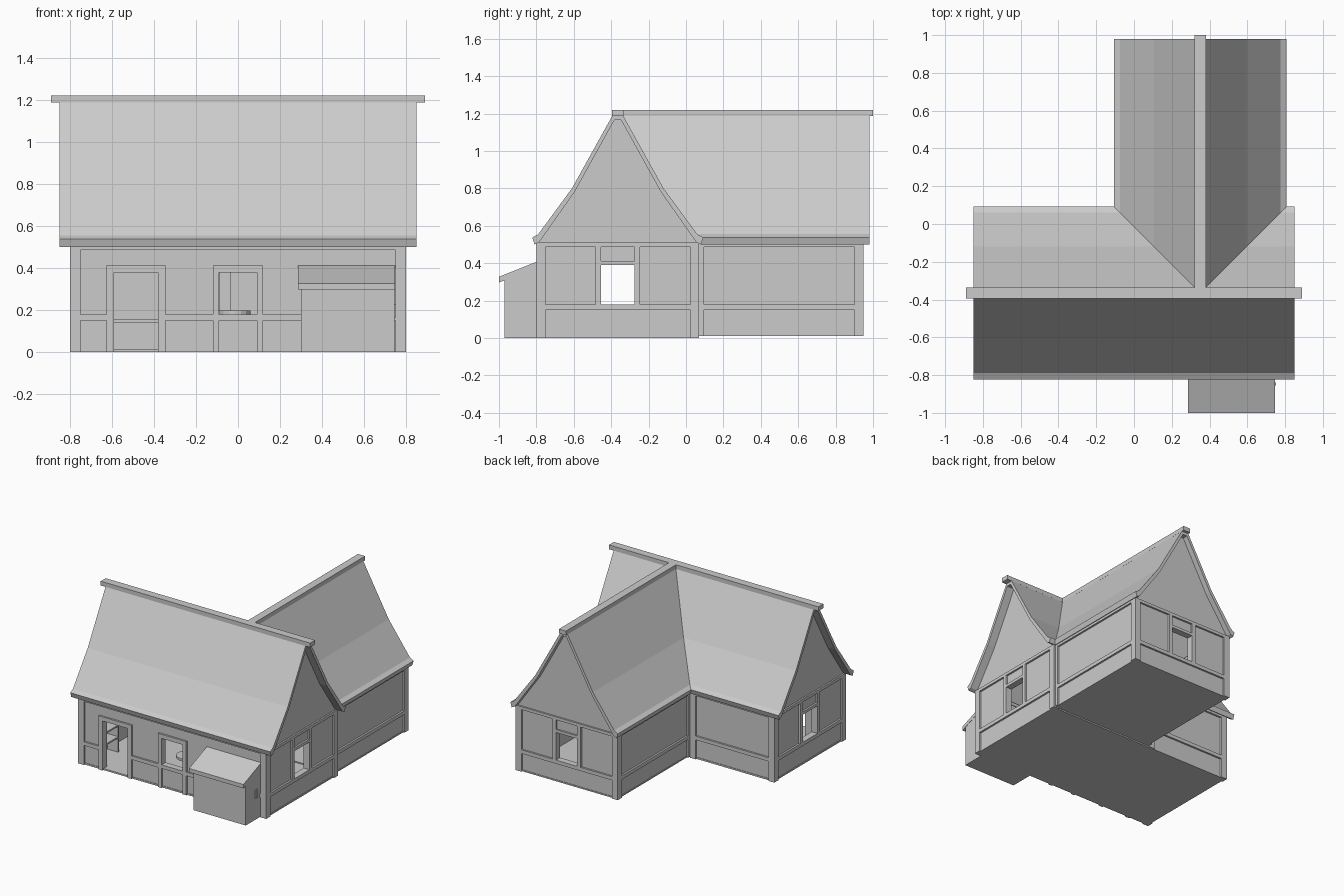
import bpy, bmesh, math
from mathutils import Vector

if "Cube" in bpy.data.objects:
    bpy.data.objects.remove(bpy.data.objects["Cube"])

def finish(bm, name):
    bmesh.ops.recalc_face_normals(bm, faces=bm.faces)
    me = bpy.data.meshes.new(name)
    bm.to_mesh(me)
    bm.free()
    ob = bpy.data.objects.new(name, me)
    bpy.context.collection.objects.link(ob)
    return ob

def loft(bm, ring_a, ring_b):
    """Closed solid between two matching outlines."""
    a = [bm.verts.new(p) for p in ring_a]
    b = [bm.verts.new(p) for p in ring_b]
    n = len(a)
    bm.faces.new(a)
    bm.faces.new(b)
    for i in range(n):
        j = (i + 1) % n
        bm.faces.new((a[i], a[j], b[j], b[i]))

def box(name, *extents):
    bm = bmesh.new()
    for x0, x1, y0, y1, z0, z1 in extents:
        ring = [(x0, y0), (x1, y0), (x1, y1), (x0, y1)]
        loft(bm, [(x, y, z0) for x, y in ring], [(x, y, z1) for x, y in ring])
    return finish(bm, name)

def wall_solids(name, p0, p1, outlines, d0, d1):
    """Outlines in (along, z), d = depth inward from the wall's outer plane."""
    p0, p1 = Vector(p0), Vector(p1)
    d = (p1 - p0).normalized()
    inward = Vector((-d.y, d.x))
    bm = bmesh.new()
    for pts in outlines:
        rings = []
        for dep in (d0, d1):
            rings.append([(*(p0 + d * u + inward * dep), z) for u, z in pts])
        loft(bm, *rings)
    return finish(bm, name)

def rect(u0, u1, z0, z1):
    return [(u0, z0), (u1, z0), (u1, z1), (u0, z1)]

TOP = 0.51

def wall(name, p0, p1, holes, timbers, rails, base=0.0):
    """Infill panels around openings plus raised timber frame."""
    length = (Vector(p1) - Vector(p0)).length
    panels, u = [], 0.01
    for h0, h1, z0, z1 in holes:
        panels += [rect(u, h0, base, TOP), rect(h0, h1, z1, TOP)]
        if z0 > base + 0.02:
            panels.append(rect(h0, h1, base, z0))
        u = h1
    panels.append(rect(u, length - 0.01, base, TOP))
    wall_solids(name + "_infill", p0, p1, panels, 0.014, 0.045)
    frame = [(0, 0.045, base, TOP), (length - 0.045, length, base, TOP),
             (0.045, length - 0.045, 0.487, TOP)]
    frame += [(a, b, 0.15, 0.178) for a, b in rails] + timbers
    wall_solids(name + "_timber", p0, p1, [rect(*f) for f in frame], 0, 0.05)

# Plan: main wing along x, back wing along y
MY, WX, H = -0.365, 0.35, 0.435
FY, BY, END = MY - H, MY + H, 0.95
L, R = WX - H, WX + H
mid = H
win = [(mid - 0.09, mid + 0.09, 0.178, 0.39)]
win_t = [(mid - 0.12, mid - 0.09, 0.178, 0.487), (mid + 0.09, mid + 0.12, 0.178, 0.487),
         (mid - 0.09, mid + 0.09, 0.39, 0.412)]

# Front wall with door and window
wall("front_wall", (-0.8, FY), (0.8, FY),
     [(0.21, 0.42, 0, 0.38), (0.71, 0.89, 0.178, 0.38)],
     [(0.175, 0.21, 0, 0.412), (0.42, 0.455, 0, 0.412), (0.21, 0.42, 0.38, 0.412),
      (0.68, 0.71, 0, 0.412), (0.89, 0.92, 0, 0.412), (0.71, 0.89, 0.38, 0.412)],
     [(0.045, 0.175), (0.455, 0.68), (0.71, 0.89), (0.92, 1.555)])

# Gable end walls share one design
gable = [(0.43, 0.495), (0.425, 0.52), (0.237, 0.787), (0.022, 1.175)]
outline = [(mid + u, z) for u, z in gable] + [(mid - u, z) for u, z in reversed(gable)]
for name, p0, p1, base in (("right_wall", (0.8, FY), (0.8, BY), 0),
                           ("left_wall", (-0.8, BY), (-0.8, FY), 0),
                           ("back_wing_end", (R, END), (L, END), 0.01)):
    wall(name, p0, p1, win, win_t, [(0.045, 2 * H - 0.045)], base)
    wall_solids(name + "_gable", p0, p1, [outline], 0.012, 0.04)

# Plain walls
for name, p0, p1, base in (("back_wall", (L, BY), (-0.8, BY), 0),
                           ("wing_right_wall", (R, BY - 0.02), (R, END), 0.01),
                           ("wing_left_wall", (L, END), (L, BY - 0.02), 0.01)):
    length = (Vector(p1) - Vector(p0)).length
    wall(name, p0, p1, [], [], [(0.045, length - 0.045)], base)

box("main_floor", (-0.79, 0.79, FY + 0.01, BY - 0.01, 0, 0.012))
box("wing_floor", (L + 0.01, R - 0.01, BY - 0.01, END - 0.01, 0.01, 0.02))

# Roof slopes: one flared profile, mitred at the valleys
slope = [(0, 1.205), (0.028, 1.19), (0.245, 0.8), (0.425, 0.555), (0.457, 0.537),
         (0.445, 0.5), (0.42, 0.512), (0.23, 0.782), (0.018, 1.165), (0, 1.165)]

def roof(name, place, start, end):
    bm = bmesh.new()
    loft(bm, [place(u, z, start(u)) for u, z in slope],
         [place(u, z, end(u)) for u, z in slope])
    finish(bm, name)

back = lambda u, z, t: (t, MY + u, z)
roof("roof_front", lambda u, z, t: (t, MY - u, z), lambda u: -0.85, lambda u: 0.85)
roof("roof_back_left", back, lambda u: -0.85, lambda u: WX - u)
roof("roof_back_right", back, lambda u: WX + u, lambda u: 0.85)
for side, s in (("left", -1), ("right", 1)):
    roof("wing_roof_" + side, lambda u, z, t: (WX + s * u, t, z),
         lambda u: MY + u, lambda u: 0.98)

# Ridge caps
box("main_ridge", (-0.89, 0.89, MY - 0.03, MY + 0.03, 1.187, 1.22))
box("wing_ridge", (WX - 0.03, WX + 0.03, MY + 0.03, 1.0, 1.187, 1.22))

# Lean-to shed on the front
bm = bmesh.new()
body = [(-0.97, 0), (FY + 0.02, 0), (FY + 0.02, 0.39), (-0.97, 0.31)]
loft(bm, [(0.3, y, z) for y, z in body], [(0.745, y, z) for y, z in body])
finish(bm, "shed_body")
bm = bmesh.new()
cover = [(-1.0, 0.297), (FY + 0.02, 0.382), (FY + 0.02, 0.415), (-1.0, 0.327)]
loft(bm, [(0.285, y, z) for y, z in cover], [(0.747, y, z) for y, z in cover])
finish(bm, "shed_roof")
box("shed_handle", (0.74, 0.752, -0.855, -0.84, 0.165, 0.23))

# Furniture seen through the openings
box("shelf", *[(-0.75, -0.66, -0.74, -0.5, z, z + 0.012) for z in (0.12, 0.21, 0.3)],
    *[(-0.75, -0.66, y, y + 0.012, 0.012, 0.33) for y in (-0.74, -0.512)])
box("bench", (-0.68, -0.3, -0.09, 0.02, 0.14, 0.158), (-0.66, -0.63, -0.08, 0.01, 0.01, 0.14),
    (-0.35, -0.32, -0.08, 0.01, 0.01, 0.14))
bpy.ops.mesh.primitive_cylinder_add(vertices=16, radius=0.075, depth=0.018, location=(-0.015, -0.6, 0.189))
bpy.context.object.name = "table_top"
bpy.ops.mesh.primitive_cylinder_add(vertices=8, radius=0.015, depth=0.17, location=(-0.015, -0.6, 0.095))
bpy.context.object.name = "table_leg"
